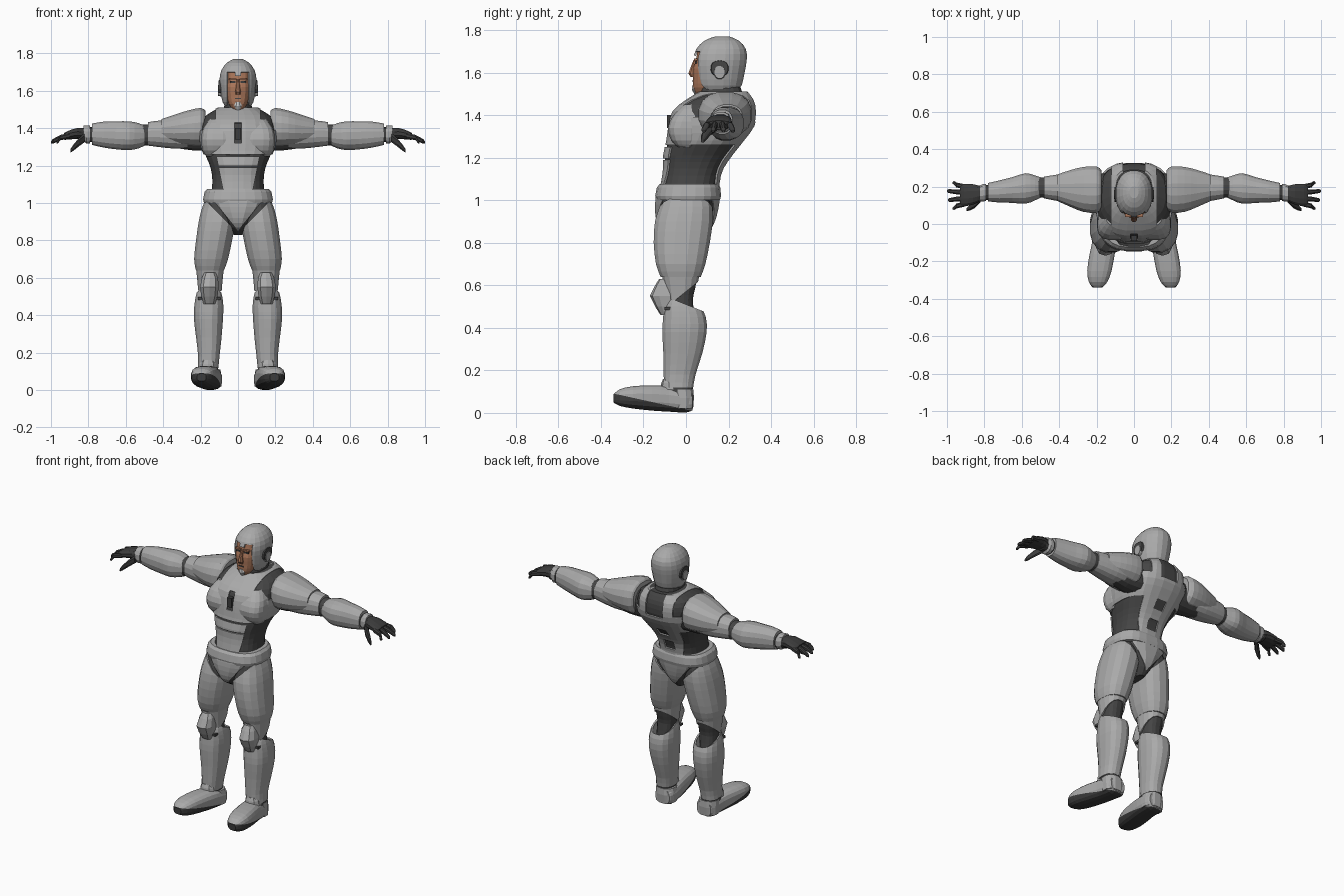
import bpy, bmesh, math
from mathutils import Vector

cube = bpy.data.objects.get("Cube")
if cube:
    bpy.data.objects.remove(cube, do_unlink=True)


def material(name, r, g, b):
    m = bpy.data.materials.new(name)
    m.use_nodes = True
    m.diffuse_color = (r, g, b, 1)
    bsdf = m.node_tree.nodes["Principled BSDF"]
    bsdf.inputs["Base Color"].default_value = (r, g, b, 1)
    bsdf.inputs["Roughness"].default_value = 0.8
    return m


armor = material("armor grey", .40, .40, .40)
suit = material("suit charcoal", .06, .06, .06)
glove = material("glove black", .045, .045, .045)
skin = material("skin tan", .40, .18, .10)
beard = material("beard pale grey", .6, .6, .6)

# Lofts take hundredths of a unit: (position on axis, two centre values, two radii)
PLACE = {
    "x": lambda t, a, b: (t, a, b),
    "y": lambda t, a, b: (a, t, b),
    "z": lambda t, a, b: (a, b, t),
}


def smooth_rings(rings, steps):
    """Catmull-Rom interpolation between the given cross-sections."""
    out = []
    last = len(rings) - 1
    for i in range(last):
        p, q, r, s = (rings[max(0, min(last, i + k))] for k in (-1, 0, 1, 2))
        for j in range(steps):
            u = j / steps
            out.append([(2 * b + (c - a) * u + (2*a - 5*b + 4*c - d) * u**2
                         + (3*b - a - 3*c + d) * u**3) / 2
                        for a, b, c, d in zip(p, q, r, s)])
    out.append(list(rings[-1]))
    return out


def finish(name, bm, mats, mirror=False, thick=0):
    mesh = bpy.data.meshes.new(name)
    bm.to_mesh(mesh)
    bm.free()
    for m in mats:
        mesh.materials.append(m)
    ob = bpy.data.objects.new(name, mesh)
    bpy.context.collection.objects.link(ob)
    if thick:
        shell = ob.modifiers.new("Shell", "SOLIDIFY")
        shell.thickness = thick / 100
        shell.offset = -1
    if mirror:
        ob.modifiers.new("Mirror", "MIRROR")
    return ob


def loft(name, axis, rings, mats, n=16, steps=2, power=.85, grow=0, cuts=(),
         keep=None, rule=None, mirror=False, thick=1):
    bm = bmesh.new()
    loops = []
    for t, a, b, ra, rb in smooth_rings(rings, steps):
        loop = []
        for k in range(n):
            ang = math.tau * (k + .5) / n
            c, s = math.cos(ang), math.sin(ang)
            da = math.copysign(abs(c) ** power, c) * (ra + grow)
            db = math.copysign(abs(s) ** power, s) * (rb + grow)
            loop.append(bm.verts.new(Vector(PLACE[axis](t, a + da, b + db)) / 100))
        loops.append(loop)
    for low, high in zip(loops, loops[1:]):
        for k in range(n):
            m = (k + 1) % n
            bm.faces.new((low[k], low[m], high[m], high[k]))
    bm.faces.new(loops[0])
    bm.faces.new(loops[-1])
    bmesh.ops.recalc_face_normals(bm, faces=bm.faces[:])
    # Clean panel borders: slice first, then sort the faces
    for no, d in cuts:
        no = Vector(no)
        bmesh.ops.bisect_plane(bm, geom=bm.verts[:] + bm.edges[:] + bm.faces[:],
                               plane_co=no * (d / 100 / no.length_squared), plane_no=no)
    where = lambda f: [v * 100 for v in f.calc_center_median()]
    if keep:
        gone = [f for f in bm.faces if not keep(*where(f))]
        bmesh.ops.delete(bm, geom=gone, context="FACES")
    if rule:
        for f in bm.faces:
            f.material_index = rule(*where(f))
    return finish(name, bm, mats, mirror, thick if keep else 0)


def box(name, centre, size, mat, mirror=False):
    bm = bmesh.new()
    bmesh.ops.create_cube(bm, size=1)
    for v in bm.verts:
        v.co = Vector([(c + p * s) / 100 for c, p, s in zip(centre, v.co, size)])
    return finish(name, bm, [mat], mirror)


X, Z = (1, 0, 0), (0, 0, 1)
both = lambda *values: [(X, s * v) for v in values for s in (1, -1)]
levels = lambda *values: [(Z, v) for v in values]

# Torso: dark body suit with armour panels grown from the same form
torso = [(100, 0, 1, 16, 14), (108, 0, 2, 14, 13), (115, 0, 3.5, 14, 13.5),
         (121, 0, 5.5, 15.5, 15.5), (128, 0, 9, 18.5, 17.5), (135, 0, 12, 20, 19.5),
         (142, 0, 13.5, 19.5, 19), (147, 0, 16, 17, 15.5), (151, 0, 18, 10, 11)]


def torso_panels(x, y, z):
    x = abs(x)
    if z > 126:
        nape = y > 15 and x < 6 and z > 137
        strap_gap = x > 12 and z > 139
        chest_slot = y < 10 and x < 2 and 132 < z < 143
        return not (nape or strap_gap or chest_slot)
    spine_patch = y > 8 and x < 3.5 and (110 < z < 116 or 121 < z)
    seam = y < 5 and (119 < z < 119.7 or 125 < z)
    return not (spine_patch or seam) and x < 8 + (z - 107) * .2


loft("body_suit", "z", torso, [suit], n=24, power=.8)
loft("torso_armor", "z", torso, [armor], n=24, power=.8, grow=.9, keep=torso_panels,
     cuts=both(2, 3.5, 6, 12) + levels(110, 116, 119, 119.7, 121, 125, 126, 132, 137, 139, 143)
     + [((s, 0, -.2), -13.4) for s in (1, -1)])
loft("chest_plate", "z", [(125, 11, 0, 6, 4), (128, 10.5, 0, 8.5, 7), (134, 10.8, 0, 9, 8.6),
     (140, 10.5, 2, 8.2, 8), (145, 9, 5, 6, 6)], [armor], power=.7, mirror=True)
box("chest_clasp", (0, -7.5, 137), (3, 3, 6), glove)

# Belt and pelvis
loft("belt", "z", [(100, 0, 1, 18.3, 15), (102, 0, 1, 18.8, 15.6), (106, 0, 1.2, 18, 15),
     (107.5, 0, 1.5, 16.5, 14)], [armor], n=24, steps=1, power=.75)
pelvis = [(83, 0, 1, 2.5, 7), (87, 0, 0, 5.5, 11.5), (92, 0, 0, 9, 13.7),
          (98, 0, .5, 14, 14.5), (102, 0, 1, 16.5, 14.5)]
loft("pelvis_suit", "z", pelvis, [suit], power=.75)
loft("pelvis_armor", "z", pelvis, [armor], power=.75, grow=.8,
     cuts=[((s, 0, -.8), -68) for s in (1, -1)],
     keep=lambda x, y, z: abs(x) < (z - 85) * .8)

# Legs
thigh = [(64, 15, -2.5, 7.6, 9.6), (70, 14.4, -2.5, 9.2, 11.8), (80, 12.8, -2, 9.8, 13.4),
         (90, 11.2, -1, 10, 13.8), (97, 10.5, 0, 9, 12.6), (102, 10, 0, 7.5, 11.5)]
loft("thigh_suit", "z", thigh, [suit], grow=-.9, mirror=True)
loft("thigh_armor", "z", thigh, [armor], mirror=True, cuts=[((-1, 0, 1), 84)],
     keep=lambda x, y, z: z < 84 + x)
lower = [(53, 15, -2.5, 6.4, 6.6), (58, 15, -2.5, 6.8, 7.6), (67, 15, -2.5, 7.8, 9.4)]
loft("knee_suit", "z", [(44, 15.5, -2, 6, 7)] + lower, [suit], grow=-.8, mirror=True)
loft("lower_thigh_armor", "z", lower, [armor], mirror=True, cuts=[((0, -.8, 1), 57)],
     keep=lambda x, y, z: z > 57 + y * .8)
loft("kneecap", "z", [(46, 15.3, -9, 3.2, 3), (50, 15.3, -9.5, 4.5, 5),
     (55, 15.3, -10, 5.2, 7), (60, 15, -9.5, 4.5, 5), (63, 15, -9, 3, 3.6)],
     [armor], n=10, steps=1, mirror=True)
box("kneecap_strap", (15.3, -8.5, 49), (12, 3, 1.4), suit, True)
shin = [(12, 16, -3.5, 5.6, 7), (18, 15.6, -3, 5.8, 7.6), (28, 15.6, -1.5, 6.9, 9.3),
        (38, 15.8, -.7, 7.9, 10.6), (45, 15.6, -.7, 7.9, 10.2), (50, 15.5, -1.5, 7.2, 8.8),
        (53, 15.5, -1.5, 6.4, 7.6)]
loft("shin_armor", "z", shin, [armor], mirror=True, cuts=[((0, .4, 1), 51)],
     keep=lambda x, y, z: z < 51 - y * .4)
loft("ankle_suit", "z", [(8, 15.8, -3.5, 5.2, 6.4), (14, 15.8, -3.2, 5.4, 6.8)],
     [suit], steps=1, mirror=True)

# Boots: grey uppers, black soles and toe edges
loft("boot", "y", [(-34, 19.5, 6.8, 2.5, 2), (-31, 19.2, 7.2, 5, 4), (-25, 18.5, 7.3, 6.6, 5.3),
     (-16, 17, 7, 6.8, 6), (-8, 15.5, 6.5, 6.6, 6), (0, 14.8, 5.5, 6.3, 5.4),
     (3, 14.8, 5.6, 5, 4.4)], [armor, glove], power=.7, mirror=True,
     cuts=[((0, .22, 1), 1.6)], rule=lambda x, y, z: int(z < 1.6 - y * .22))
loft("boot_tongue", "z", [(11, 16, -7, 5, 5), (14, 16, -7, 4.6, 4.6), (16, 16, -7, 3.5, 3.8)],
     [armor], n=10, steps=1, mirror=True)
loft("heel_guard", "z", [(2, 15, -1.5, 6.4, 5), (7, 15, -1.5, 6.6, 5.4), (11, 15.3, -2, 6, 5.6)],
     [armor], n=12, steps=1, mirror=True)

# Arms
loft("arm_suit", "x", [(13, 18.5, 138, 9, 10), (24, 19, 136.5, 7.5, 8.5),
     (36, 19.5, 136.5, 6, 6.8), (47, 19.5, 136.5, 5.6, 5.8), (54, 19.5, 136.3, 5.4, 5.4)],
     [suit], mirror=True)
loft("shoulder_pad", "x", [(17.5, 18.5, 140.5, 10.5, 9), (20, 18.4, 140.4, 12.6, 10.6),
     (27, 18.5, 140, 12.2, 9.6), (34, 19, 139.3, 10, 8), (41, 19.4, 139, 7.2, 6)],
     [armor], mirror=True)
loft("upper_arm_armor", "x", [(27, 19, 136.6, 8.4, 7.6), (34, 19.3, 136.6, 8, 7.6),
     (42, 19.4, 137, 7, 7.2), (48, 19.5, 137, 5.9, 6.4)], [armor], mirror=True)
loft("forearm_armor", "x", [(50, 19.5, 136, 5.6, 5.4), (53, 19.3, 136, 6.8, 6.8),
     (58, 19, 136, 8.3, 7.8), (65, 18.2, 136.2, 7, 7.6), (72, 17.4, 136.6, 6, 7),
     (78, 17, 136.8, 5, 5.8)], [armor], mirror=True)
loft("wrist_suit", "x", [(76, 17, 136.6, 4.2, 4.4), (84, 16.5, 136.6, 4, 3.6)],
     [glove], n=12, steps=1, mirror=True)
loft("wrist_guard", "x", [(79, 16.8, 136.6, 4.6, 5), (81, 16.6, 136.6, 4.8, 5),
     (82.5, 16.4, 137.4, 4.3, 4.2)], [armor], n=12, steps=1, mirror=True)

# Hands: palm, four fanned fingers and a drooping thumb
loft("palm", "x", [(82, 16.4, 136.8, 4, 3.4), (86, 15.8, 137.2, 5.6, 3), (91, 15.5, 136.2, 6.2, 2.4),
     (93, 15.4, 135.6, 5.6, 1.8)], [glove], n=12, mirror=True)
for name, root, fan, tip in (("index", 10.8, -2.4, 97), ("middle", 13.8, -1, 99.5),
                             ("ring", 16.8, .8, 100), ("little", 19.8, 2.2, 97)):
    loft(name + "_finger", "x", [(90, root, 136, 1.5, 1.7), (95, root + fan / 2, 135, 1.4, 1.5),
         (tip - .8, root + fan, 133, 1.1, 1.2), (tip, root + fan, 132.4, .5, .6)],
         [glove], n=8, steps=1, mirror=True)
loft("thumb", "x", [(82, 13.5, 135, 2, 2.6), (85, 10.5, 132.6, 2, 2.4), (88, 8.5, 129.6, 1.5, 1.8),
     (89.5, 7.8, 128, .8, 1)], [glove], n=8, steps=1, mirror=True)

# Neck, face and helmet
loft("neck", "z", [(143, 0, 15.5, 8.5, 9), (148, 0, 16.5, 8, 10.5), (154, 0, 16, 7.2, 9.5)], [suit])
loft("face", "z", [(150, 0, 9, 3, 4.6), (153, 0, 9.6, 5, 6.4), (157, 0, 10, 6, 6.8),
     (162, 0, 10, 6.5, 6.8), (165, 0, 10.6, 6.6, 6.2), (171, 0, 11.4, 6.5, 6)], [skin], power=.8)
loft("nose", "z", [(158, 0, 3.4, 1.5, 1.4), (159.5, 0, 3, 1.7, 2), (162, 0, 3.3, 1.1, 1.4),
     (166, 0, 4.5, .8, 1)], [skin], n=8, steps=1)
box("brow", (2.9, 4.6, 166.2), (4, 1.6, 1), skin, True)
box("eye", (2.8, 4.7, 164.8), (2.8, 1, 1), glove, True)
box("mouth", (0, 3.3, 156), (3.4, .9, .6), suit)
loft("chin_beard", "z", [(149.6, 0, 5, 1, 1), (152, 0, 4.2, 2.2, 1.6), (154, 0, 4, 1.6, 1.2)],
     [beard], n=8, steps=1)


def helmet_shell(x, y, z):
    brow_tab = abs(x) < 1.6 and z > 168
    return y > 15 or abs(x) > 6 or z > 170 or brow_tab


loft("helmet", "z", [(151, 0, 15.5, 6.5, 8.5), (154, 0, 15.5, 8.3, 10.8), (160, 0, 15.7, 9.5, 12),
     (166, 0, 16, 10, 12.7), (171, 0, 16.5, 9, 11.8), (175, 0, 16.8, 6, 8.2),
     (177, 0, 17, 2.4, 3.2)], [armor], n=20, power=.9, keep=helmet_shell,
     cuts=both(1.6, 6) + levels(168, 170) + [((0, 1, 0), 15)])
loft("ear_ring", "x", [(8.5, 15.8, 162, 4.4, 4), (10.4, 15.8, 162, 4, 3.6)],
     [suit], n=14, steps=1, mirror=True)
loft("ear_cover", "x", [(8.5, 15.8, 160.2, 2.8, 3.4), (10.7, 15.8, 160.2, 2.4, 3)],
     [armor], n=12, steps=1, mirror=True)
